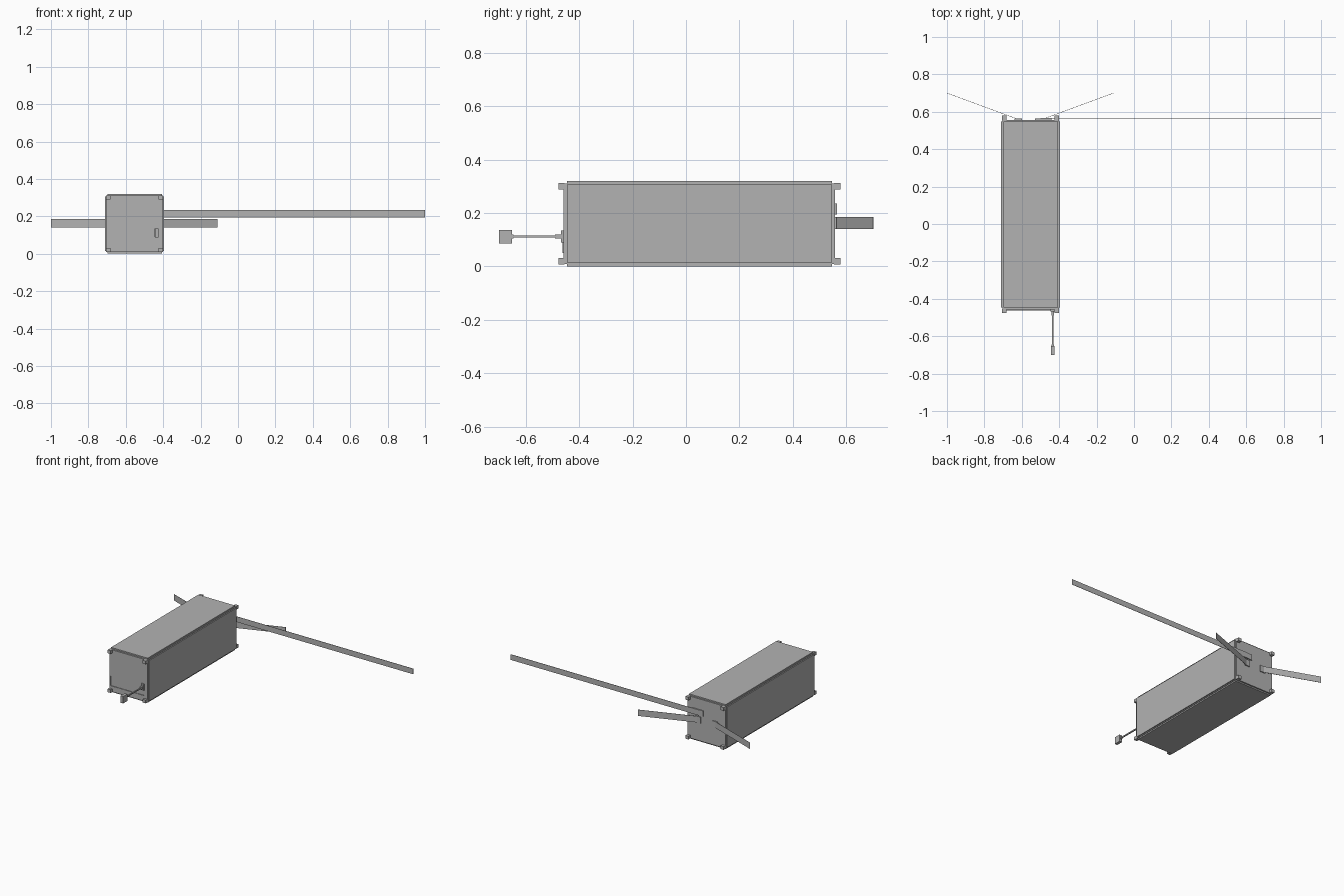
import bpy
import math
from mathutils import Vector

if "Cube" in bpy.data.objects:
    bpy.data.objects.remove(bpy.data.objects["Cube"])

grey = bpy.data.materials.new("plain grey")
grey.diffuse_color = (0.45, 0.45, 0.45, 1)
grey.use_nodes = True
grey.node_tree.nodes["Principled BSDF"].inputs["Base Color"].default_value = grey.diffuse_color


def box(name, x, y, z):
    """Box given by its (min, max) range on each axis."""
    bpy.ops.mesh.primitive_cube_add(size=1)
    ob = bpy.context.object
    ob.name = name
    for v in ob.data.vertices:
        v.co = [r[0] if c < 0 else r[1] for c, r in zip(v.co, (x, y, z))]
    ob.data.materials.append(grey)
    return ob


def strip(name, start, end, z, thick=0.002):
    """Thin upright blade running between two plan points."""
    a, b = Vector(start), Vector(end)
    d = b - a
    ob = box(name, (0, d.length), (-thick / 2, thick / 2), z)
    ob.location = (a.x, a.y, 0)
    ob.rotation_euler.z = math.atan2(d.y, d.x)
    return ob


CX, CY, CZ = -0.553, 0.05, 0.16      # centre of the body
HALF, CORE, PANEL = 0.158, 0.151, 0.146
Y0, Y1 = -0.446, 0.547               # panel ends
E0, E1 = -0.458, 0.557               # end plate faces

# Body core with its end faces
box("body_core", (CX - CORE, CX + CORE), (E0, E1), (CZ - CORE, CZ + CORE))

# Raised side panels, leaving stepped corner rails
for s, side in ((-1, "left"), (1, "right")):
    xs = sorted((CX + s * (CORE - 0.003), CX + s * HALF))
    box(side + "_panel", xs, (Y0, Y1), (CZ - PANEL, CZ + PANEL))
for s, side in ((-1, "bottom"), (1, "top")):
    zs = sorted((CZ + s * (CORE - 0.003), CZ + s * 0.16))
    box(side + "_panel", (CX - PANEL, CX + PANEL), (Y0, Y1), zs)

# Corner rail feet at both ends
for sx in (-1, 1):
    for sz in (-1, 1):
        xs = sorted((CX + sx * 0.152, CX + sx * 0.128))
        zs = sorted((CZ + sz * 0.152, CZ + sz * 0.129))
        box("front_rail_foot", xs, (-0.477, E0 + 0.003), zs)
        box("back_rail_foot", xs, (E1 - 0.003, 0.579), zs)

# Back antennas: one long straight blade and two short splayed ones
box("long_antenna_mount", (-0.53, -0.44), (E1 - 0.003, 0.564), (0.195, 0.235))
strip("long_antenna", (-0.50, 0.565), (1.0, 0.565), (0.195, 0.235))
for s, side in ((-1, "left"), (1, "right")):
    xs = sorted((-0.555 + s * 0.045, -0.555 + s * 0.085))
    box(side + "_antenna_mount", xs, (E1 - 0.003, 0.564), (0.14, 0.185))
    strip(side + "_antenna", (-0.555 + s * 0.065, 0.56),
          (-0.555 + s * 0.445, 0.70), (0.14, 0.185))

# Front boom with a sensor head
BX, BZ = -0.435, 0.112
box("boom_mount", (BX - 0.011, BX + 0.011), (-0.467, E0 + 0.003), (0.09, 0.135))
box("boom_socket", (BX - 0.007, BX + 0.007), (-0.49, -0.465), (BZ - 0.008, BZ + 0.008))
box("boom_rod", (BX - 0.004, BX + 0.004), (-0.65, -0.48), (BZ - 0.004, BZ + 0.004))
box("boom_neck", (BX - 0.007, BX + 0.007), (-0.655, -0.645), (BZ - 0.007, BZ + 0.007))
box("sensor_head", (BX - 0.01, BX + 0.01), (-0.70, -0.652), (0.086, 0.136))

# Slim ridge bent around the lower front face
box("front_ridge_upright", (-0.694, -0.692), (-0.462, E0 + 0.002), (0.05, 0.12))
box("front_ridge_base", (-0.694, -0.43), (-0.462, E0 + 0.002), (0.05, 0.052))
